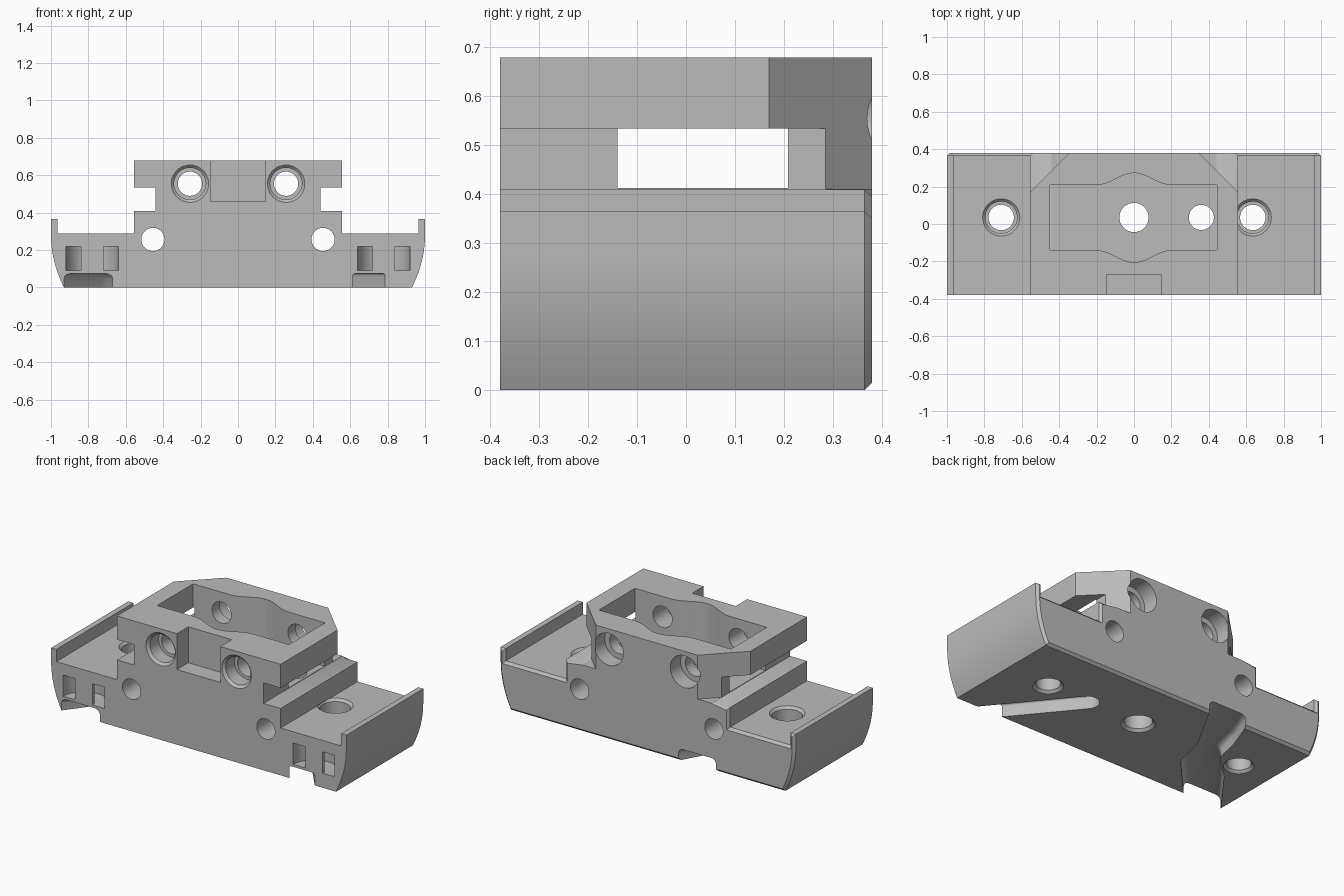
import bpy, bmesh, math
from mathutils import Matrix, Vector

cube = bpy.data.objects.get("Cube")
if cube:
    bpy.data.objects.remove(cube, do_unlink=True)

grey = bpy.data.materials.new("plain_grey")
grey.use_nodes = True
colour = (0.5, 0.5, 0.5, 1)
grey.diffuse_color = colour
grey.node_tree.nodes["Principled BSDF"].inputs["Base Color"].default_value = colour


def make_object(name, bm):
    bmesh.ops.recalc_face_normals(bm, faces=bm.faces)
    mesh = bpy.data.meshes.new(name)
    bm.to_mesh(mesh)
    bm.free()
    mesh.materials.append(grey)
    ob = bpy.data.objects.new(name, mesh)
    bpy.context.collection.objects.link(ob)
    return ob


def prism(outline, axis, lo, hi):
    """Extrude a 2D outline along y (outline in x, z) or z (outline in x, y)."""
    bm = bmesh.new()
    place = (lambda a, b: (a, lo, b)) if axis == "y" else (lambda a, b: (a, b, lo))
    face = bm.faces.new([bm.verts.new(place(a, b)) for a, b in outline])
    new = bmesh.ops.extrude_face_region(bm, geom=[face])["geom"]
    shift = Vector((0, hi - lo, 0) if axis == "y" else (0, 0, hi - lo))
    bmesh.ops.translate(bm, vec=shift, verts=[g for g in new if isinstance(g, bmesh.types.BMVert)])
    bmesh.ops.recalc_face_normals(bm, faces=bm.faces)
    return bm


def cut(bm):
    """Subtract a temporary cutter from the body."""
    cutter = make_object("cutter", bm)
    cutter.hide_render = True
    mod = body.modifiers.new("cut", "BOOLEAN")
    mod.operation = "DIFFERENCE"
    mod.solver = "EXACT"
    mod.object = cutter
    bpy.ops.object.modifier_apply(modifier=mod.name)
    bpy.data.objects.remove(cutter, do_unlink=True)


def bore(axis, a, b, lo, hi, r_lo, r_hi=None):
    """Round or tapered hole along y at (x, z) or along z at (x, y)."""
    bm = bmesh.new()
    mid = (lo + hi) / 2
    if axis == "y":
        m = Matrix.Translation((a, mid, b)) @ Matrix.Rotation(-math.pi / 2, 4, "X")
    else:
        m = Matrix.Translation((a, b, mid))
    bmesh.ops.create_cone(bm, cap_ends=True, segments=40, radius1=r_lo,
                          radius2=r_lo if r_hi is None else r_hi, depth=hi - lo, matrix=m)
    cut(bm)


def box(x0, x1, y0, y1, z0, z1):
    cut(prism([(x0, y0), (x1, y0), (x1, y1), (x0, y1)], "z", z0, z1))


# Body: stepped profile with curved flanks, raised end lips and side slots
D = 0.38
half = [(1 - 0.07 * (1 - i / 10) ** 2, 0.028 * i) for i in range(11)]
half += [(1, 0.365), (0.965, 0.365), (0.965, 0.29), (0.555, 0.29), (0.555, 0.41),
         (0.44, 0.41), (0.44, 0.535), (0.555, 0.535), (0.555, 0.68)]
bm = prism(half + [(-x, z) for x, z in reversed(half)], "y", -D, D)
rim = [e for e in bm.edges if all(v.co.y > D - 0.001 and v.co.z < 0.411 for v in e.verts)]
bmesh.ops.bevel(bm, geom=rim, offset=0.015, segments=1, affect="EDGES")
body = make_object("mount_body", bm)
bpy.context.view_layer.objects.active = body
body.select_set(True)

# Chamfered rear corners of the raised block
for s in (-1, 1):
    cut(prism([(s * 0.285, 0.44), (s * 0.625, 0.1), (s * 0.625, 0.44)], "z", 0.411, 0.75))

# Central pocket with bulged long sides
wave = [(-0.2 + 0.025 * i, 0.0325 * (1 - math.cos(math.pi * i / 8))) for i in range(17)]
pocket = [(-0.45, -0.14)] + [(x, -0.14 - h) for x, h in wave] + [(0.444, -0.14), (0.444, 0.208)]
pocket += [(x, 0.208 + h) for x, h in reversed(wave)] + [(-0.45, 0.208)]
cut(prism(pocket, "z", 0.413, 0.75))

# Front notch
box(-0.148, 0.146, -0.5, -0.27, 0.46, 0.75)

# Horizontal screw holes, countersunk at both ends, and plain lower holes
for s in (-1, 1):
    x, z = s * 0.257, 0.555
    bore("y", x, z, -0.5, 0.5, 0.065)
    bore("y", x, z, -0.5, -0.28, 0.085)
    bore("y", x, z, -D - 0.01, -D + 0.015, 0.11, 0.085)
    bore("y", x, z, 0.28, 0.5, 0.098)
    bore("y", s * 0.455, 0.257, -0.5, 0.5, 0.062)

# Vertical wing holes with counterbores above and chamfers below
for x in (-0.71, 0.635):
    bore("z", x, 0.035, -0.1, 0.2905, 0.068)
    bore("z", x, 0.035, 0.2, 0.2905, 0.085)
    bore("z", x, 0.035, 0.275, 0.2905, 0.085, 0.1)
    bore("z", x, 0.035, -0.01, 0.015, 0.094, 0.068)

# Pocket floor holes
bore("z", 0, 0.035, -0.1, 0.5, 0.078)
bore("z", 0, 0.035, -0.01, 0.015, 0.103, 0.078)
bore("z", 0.36, 0.035, -0.03, 0.5, 0.067)


# Underside cable channels with rounded roofs
def channel(outline, radius):
    bm = prism(outline, "z", -0.06, 0.075)
    edges = [e for e in bm.edges if max(v.co.z for v in e.verts) > 0]
    bmesh.ops.bevel(bm, geom=edges, offset=radius, segments=4, profile=0.5, affect="EDGES")
    cut(bm)


channel([(-0.15, 0.5), (-0.215, D), (-0.39, 0.07), (-0.43, -0.12), (-0.67, -D), (-0.78, -0.5),
         (-1.04, -0.5), (-0.93, -D), (-0.72, -0.1), (-0.57, 0.04), (-0.54, 0.19),
         (-0.47, D), (-0.42, 0.5)], 0.03)
start, end = Vector((0.36, 0.035)), Vector((0.8, -0.502))
along = (end - start).normalized()
side = Vector((-along.y, along.x)) * 0.067
slot = [end - side, end + side]
for i in range(13):
    a = math.pi * i / 12
    slot.append(start + side * math.cos(a) - along * 0.067 * math.sin(a))
channel([tuple(p) for p in slot], 0.012)

# Curved tie tunnels, each opening in two front windows
for s in (-1, 1):
    arc = [math.pi * i / 16 for i in range(17)]
    loop = [(0.14, -0.5)] + [(0.14 * math.cos(a), -D + 0.14 * math.sin(a)) for a in arc]
    loop += [(-0.14, -0.5), (-0.06, -0.5)]
    loop += [(0.06 * math.cos(a), -D + 0.06 * math.sin(a)) for a in reversed(arc)]
    loop += [(0.06, -0.5)]
    cut(prism([(s * 0.78 + x, y) for x, y in loop], "z", 0.09, 0.22))

bpy.ops.object.shade_smooth_by_angle(angle=math.radians(30))
